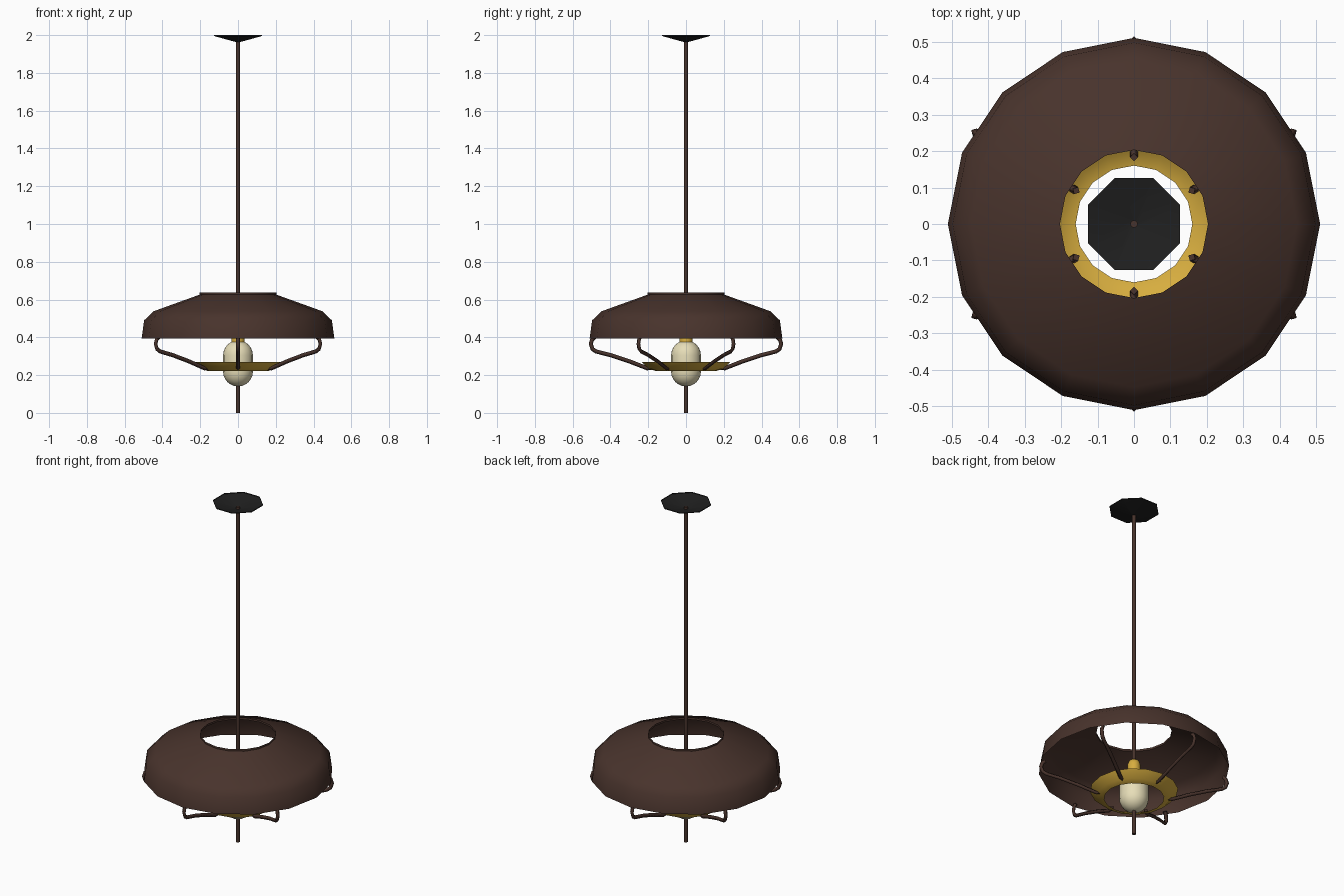
import bpy, bmesh
from math import cos, sin, pi, radians

if "Cube" in bpy.data.objects:
    bpy.data.objects.remove(bpy.data.objects["Cube"])


def material(name, rgb):
    m = bpy.data.materials.new(name)
    m.diffuse_color = (*rgb, 1)
    m.use_nodes = True
    m.node_tree.nodes["Principled BSDF"].inputs["Base Color"].default_value = m.diffuse_color
    return m


BROWN = material("brown_metal", (0.065, 0.033, 0.025))
BLACK = material("black_metal", (0.014, 0.014, 0.014))
GOLD = material("brass", (0.68, 0.42, 0.05))
GLASS = material("bulb_glass", (0.80, 0.73, 0.48))


def lathe(name, profile, sides, mat, phase=0.0, angle=50):
    """Revolve (radius, z) points around the z axis; radius 0 makes a pole."""
    bm = bmesh.new()
    rings = []
    for r, z in profile:
        if r == 0:
            rings.append([bm.verts.new((0, 0, z))] * sides)
        else:
            rings.append([bm.verts.new((r * cos(phase + 2 * pi * i / sides),
                                        r * sin(phase + 2 * pi * i / sides), z))
                          for i in range(sides)])
    for a, b in zip(rings, rings[1:]):
        for i in range(sides):
            j = (i + 1) % sides
            bm.faces.new(dict.fromkeys((a[i], a[j], b[j], b[i])))
    mesh = bpy.data.meshes.new(name)
    bm.to_mesh(mesh)
    bm.free()
    mesh.materials.append(mat)
    ob = bpy.data.objects.new(name, mesh)
    bpy.context.collection.objects.link(ob)
    bpy.ops.object.select_all(action='DESELECT')
    ob.select_set(True)
    bpy.context.view_layer.objects.active = ob
    bpy.ops.object.shade_smooth_by_angle(angle=radians(angle))
    return ob


def tube(name, points, radius, mat):
    """Square-section bent rod along a path."""
    cu = bpy.data.curves.new(name, 'CURVE')
    cu.dimensions = '3D'
    cu.bevel_depth = radius
    cu.bevel_resolution = 0
    cu.use_fill_caps = True
    sp = cu.splines.new('POLY')
    sp.points.add(len(points) - 1)
    for p, co in zip(sp.points, points):
        p.co = (*co, 1)
    cu.materials.append(mat)
    ob = bpy.data.objects.new(name, cu)
    bpy.context.collection.objects.link(ob)
    return ob


# Wide open shade with a small lip around the top hole
lathe("shade", [(0.51, 0.395), (0.497, 0.49), (0.447, 0.538),
                (0.203, 0.626), (0.203, 0.638)], 16, BROWN)

# Brass dish ring under the shade
lathe("dish_ring", [(0.16, 0.222), (0.195, 0.232), (0.236, 0.27)], 16, GOLD)

# Bulb: capsule with rounded ends
R = 0.079
bulb = [(R * sin(pi / 12 * k), 0.219 - R * cos(pi / 12 * k)) for k in range(7)]
bulb += [(R * cos(pi / 12 * k), 0.305 + R * sin(pi / 12 * k)) for k in range(7)]
bulb[0], bulb[-1] = (0, 0.14), (0, 0.384)
lathe("bulb", bulb, 16, GLASS)

# Brass socket above the bulb
lathe("socket", [(0.035, 0.365), (0.035, 0.425), (0.028, 0.447), (0, 0.46)], 12, GOLD)

# Hanging rod and ceiling canopy
lathe("rod", [(0, 0), (0.0105, 0), (0.0105, 1.975), (0, 1.975)], 8, BROWN)
lathe("canopy", [(0, 1.962), (0.015, 1.964), (0.137, 1.995), (0.137, 2.0)],
      8, BLACK, phase=pi / 8, angle=30)

# Six curved arms joining shade rim and dish
ARM = [(0.483, 0.402), (0.497, 0.388), (0.504, 0.365), (0.495, 0.338), (0.475, 0.325),
       (0.40, 0.306), (0.30, 0.273), (0.205, 0.236), (0.184, 0.237), (0.183, 0.25)]
for n in range(6):
    a = radians(30 + 60 * n)
    tube(f"arm_{n + 1}", [(r * cos(a), r * sin(a), z) for r, z in ARM], 0.011, BROWN)
